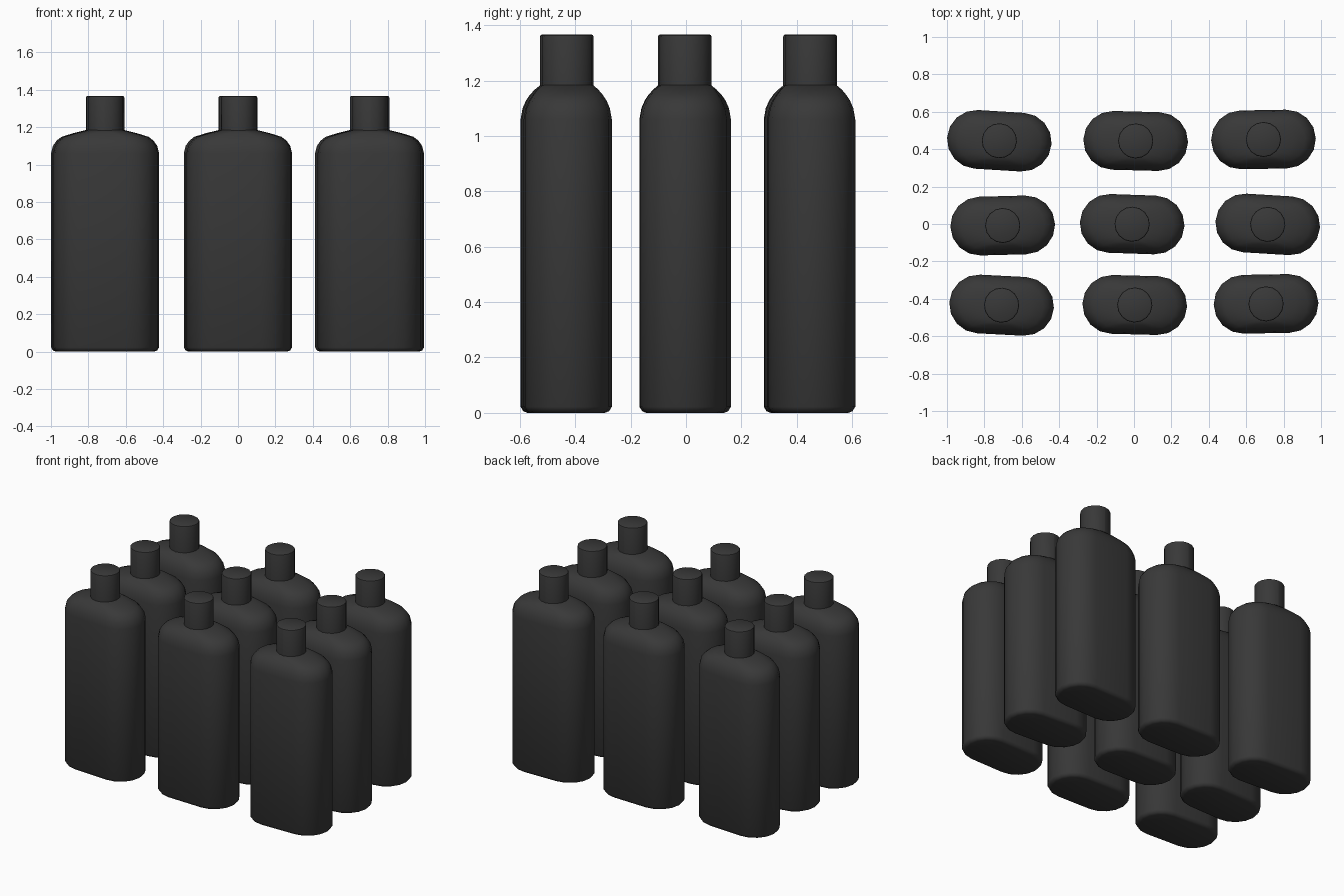
import bpy, bmesh, math

if "Cube" in bpy.data.objects:
    bpy.data.objects.remove(bpy.data.objects["Cube"])

mat = bpy.data.materials.new("dark_plastic")
mat.diffuse_color = (0.04, 0.04, 0.04, 1)
mat.use_nodes = True
mat.node_tree.nodes["Principled BSDF"].inputs["Base Color"].default_value = mat.diffuse_color


def section(a, b, n=8):
    """Stadium outline with half-width a and half-depth b."""
    s = max(a - b, 0.0005)
    pts = []
    for side, start in ((1, -90), (-1, 90)):
        for i in range(n + 1):
            t = math.radians(start + 180 * i / n)
            pts.append((side * s + b * math.cos(t), b * math.sin(t)))
    return pts


def loft(name, profile):
    """Skin stacked stadium sections given as (z, half-width, half-depth)."""
    bm = bmesh.new()
    rings = [[bm.verts.new((x, y, z)) for x, y in section(a, b)]
             for z, a, b in profile]
    n = len(rings[0])
    for lo, hi in zip(rings, rings[1:]):
        for i in range(n):
            j = (i + 1) % n
            bm.faces.new((lo[i], lo[j], hi[j], hi[i]))
    bm.faces.new(rings[0][::-1])
    bm.faces.new(rings[-1])
    mesh = bpy.data.meshes.new(name)
    bm.to_mesh(mesh)
    bm.free()
    mesh.materials.append(mat)
    mesh.shade_smooth()
    mesh.set_sharp_from_angle(angle=math.radians(40))
    return mesh


# Bottle body: rounded foot, straight walls, sloping shoulder
body_mesh = loft("bottle_body", [
    (0.0, 0.255, 0.132), (0.006, 0.270, 0.147), (0.022, 0.280, 0.157),
    (1.06, 0.280, 0.157), (1.10, 0.270, 0.150), (1.128, 0.250, 0.138),
    (1.148, 0.224, 0.125), (1.168, 0.160, 0.109), (1.185, 0.090, 0.0895)])

# Round cap with a small edge bevel
cap_mesh = loft("bottle_cap", [
    (1.178, 0.094, 0.0935), (1.357, 0.094, 0.0935),
    (1.363, 0.092, 0.0915), (1.366, 0.087, 0.0865)])

# Loosely placed three by three: x, y, turn in degrees
layout = [
    (-0.72, 0.445, -3.5), (0.009, 0.444, -1.5), (0.692, 0.452, 1),
    (-0.702, -0.008, 1.5), (-0.01, -0.001, -2), (0.715, -0.002, -3.5),
    (-0.708, -0.434, -3), (0.004, -0.433, -1.5), (0.706, -0.427, 1)]
for k, (x, y, turn) in enumerate(layout, 1):
    for mesh in (body_mesh, cap_mesh):
        ob = bpy.data.objects.new(f"{mesh.name}_{k}", mesh)
        ob.location = (x, y, 0)
        ob.rotation_euler.z = math.radians(turn)
        bpy.context.collection.objects.link(ob)
